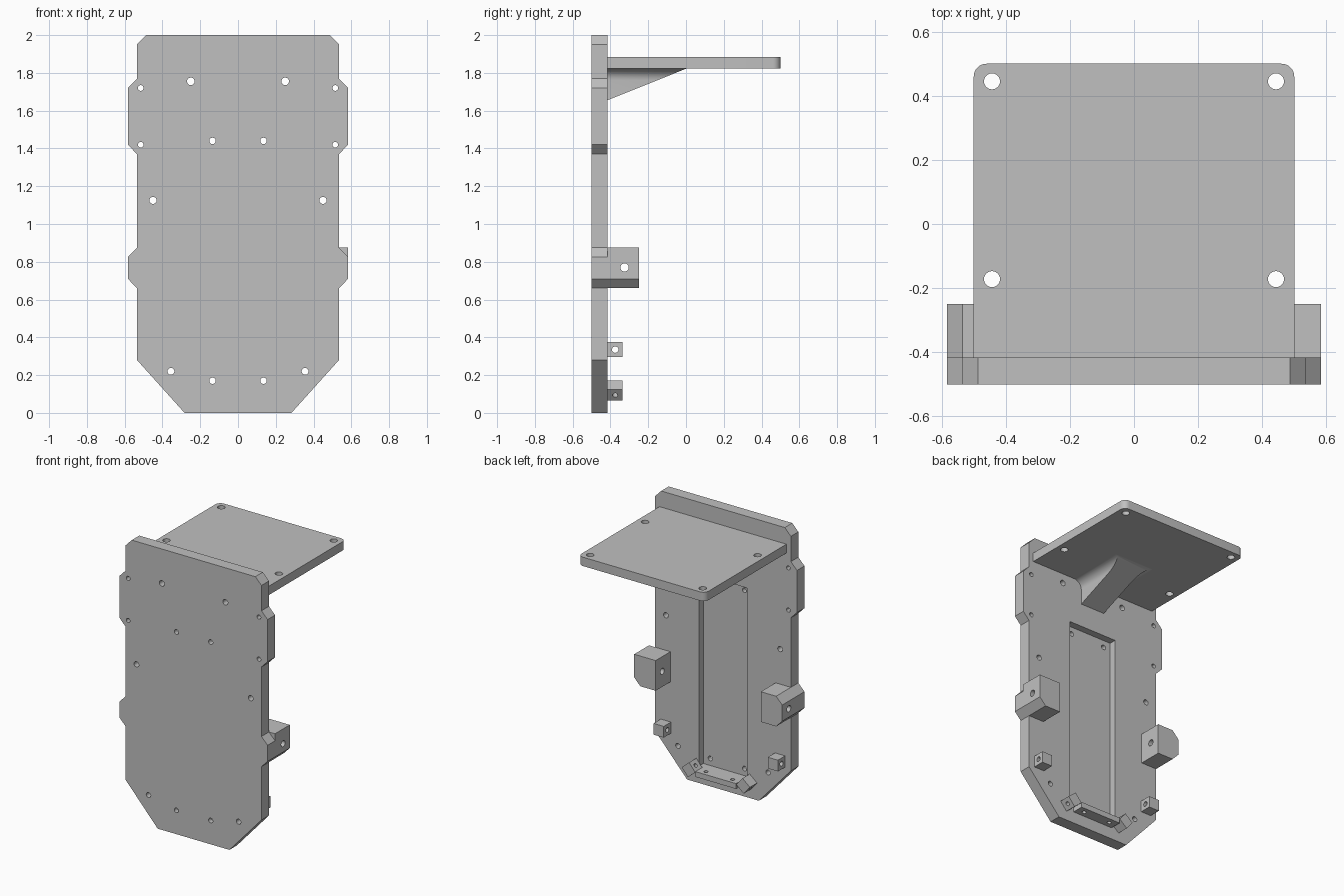
import bpy, bmesh
from math import pi, sin, cos, radians
from mathutils import Vector, Matrix

if "Cube" in bpy.data.objects:
    bpy.data.objects.remove(bpy.data.objects["Cube"], do_unlink=True)

grey = bpy.data.materials.new("plain grey")
grey.use_nodes = True
grey.diffuse_color = (0.53, 0.53, 0.53, 1)
grey.node_tree.nodes["Principled BSDF"].inputs["Base Color"].default_value = grey.diffuse_color

FRONT, FACE = -0.5, -0.416      # front and back faces of the main plate
SHELF_LOW, SHELF_TOP = 1.822, 1.885


def make(name, bm):
    bmesh.ops.recalc_face_normals(bm, faces=bm.faces)
    mesh = bpy.data.meshes.new(name)
    bm.to_mesh(mesh)
    bm.free()
    mesh.materials.append(grey)
    ob = bpy.data.objects.new(name, mesh)
    bpy.context.collection.objects.link(ob)
    return ob


def extrude(points, direction):
    """Closed prism from a flat outline."""
    bm = bmesh.new()
    face = bm.faces.new([bm.verts.new(p) for p in points])
    new = bmesh.ops.extrude_face_region(bm, geom=[face])["geom"]
    bmesh.ops.translate(bm, vec=direction, verts=[v for v in new if isinstance(v, bmesh.types.BMVert)])
    return bm


def box_bm(x, y, z):
    return extrude([(x[0], y[0], z[0]), (x[1], y[0], z[0]), (x[1], y[0], z[1]), (x[0], y[0], z[1])],
                   (0, y[1] - y[0], 0))


def drill(bm, centre, axis, radius, depth):
    """Add a round cutter to a bmesh."""
    turn = Vector((0, 0, 1)).rotation_difference(Vector(axis)).to_matrix().to_4x4()
    bmesh.ops.create_cone(bm, cap_ends=True, segments=24, radius1=radius, radius2=radius,
                          depth=depth, matrix=Matrix.Translation(centre) @ turn)


def cut(ob, bm):
    """Subtract a cutter bmesh from an object and discard the cutter."""
    cutter = make("cutter", bm)
    cutter.hide_render = True
    mod = ob.modifiers.new("cut", "BOOLEAN")
    mod.operation, mod.solver, mod.object = "DIFFERENCE", "EXACT", cutter
    bpy.context.view_layer.update()
    result = bpy.data.meshes.new_from_object(ob.evaluated_get(bpy.context.evaluated_depsgraph_get()))
    ob.modifiers.clear()
    ob.data = result
    bpy.data.objects.remove(cutter, do_unlink=True)


# Main plate: mirrored outline with chamfered corners and side tabs
half = [(0.283, 0), (0.535, 0.28), (0.535, 0.66), (0.583, 0.71), (0.583, 0.825), (0.535, 0.875),
        (0.535, 1.37), (0.583, 1.42), (0.583, 1.72), (0.535, 1.77), (0.535, 1.95), (0.487, 2)]
outline = half + [(-x, z) for x, z in reversed(half)]
plate = make("main_plate", extrude([(x, FRONT, z) for x, z in outline], (0, FACE - FRONT, 0)))

# Long recess in the back of the plate
cut(plate, box_bm((-0.19, 0.19), (-0.466, -0.3), (0.12, 1.49)))

# Holes through the plate
holes = bmesh.new()
for x, z, r in [(0.25, 1.755, 0.02), (0.515, 1.72, 0.015), (0.515, 1.42, 0.015), (0.135, 1.44, 0.017),
                (0.45, 1.125, 0.019), (0.355, 0.22, 0.018), (0.135, 0.17, 0.017)]:
    for s in (1, -1):
        drill(holes, (s * x, -0.46, z), (0, 1, 0), r, 0.3)
cut(plate, holes)

# Shelf with two rounded rear corners and four holes
r = 0.04
corner = [(0.5 - r + r * cos(i * pi / 16), 0.5 - r + r * sin(i * pi / 16)) for i in range(9)]
side = [(0.5, FACE)] + corner
rim = side + [(-x, y) for x, y in reversed(side)]
shelf = make("shelf", extrude([(x, y, SHELF_LOW) for x, y in rim], (0, 0, SHELF_TOP - SHELF_LOW)))
holes = bmesh.new()
for s in (1, -1):
    for y in (0.445, -0.172):
        drill(holes, (s * 0.443, y, 1.85), (0, 0, 1), 0.025, 0.3)
cut(shelf, holes)

# Sloped gusset flaring into the underside of the shelf
w, r = 0.095, 0.06
flare = [(w, 1.6)] + [(w + r - r * cos(i * pi / 16), SHELF_LOW - r + r * sin(i * pi / 16)) for i in range(9)]
section = flare + [(-x, z) for x, z in reversed(flare)]
bm = extrude([(x, FACE, z) for x, z in section], (0, 0.5, 0))
slope = Vector((0, -FACE, SHELF_LOW - 1.655))
cutplane = bmesh.ops.bisect_plane(bm, geom=bm.verts[:] + bm.edges[:] + bm.faces[:],
                                  plane_co=(0, FACE, 1.655), plane_no=(0, slope.z, -slope.y),
                                  clear_outer=True)
bmesh.ops.holes_fill(bm, edges=[e for e in bm.edges if e.is_boundary])
gusset = make("gusset", bm)

parts = [plate, shelf, gusset]

for s, label in ((1, "left"), (-1, "right")):
    # Side lugs: only the right one has its top corner chamfered
    top = [(0.583, 0.875)] if s > 0 else [(0.583, 0.825), (0.535, 0.875)]
    shape = [(0.414, 0.66), (0.535, 0.66), (0.583, 0.71)] + top + [(0.414, 0.875)]
    lug = make(label + "_lug", extrude([(s * x, FACE, z) for x, z in shape], (0, 0.166, 0)))
    holes = bmesh.new()
    drill(holes, (s * 0.5, -0.325, 0.77), (1, 0, 0), 0.022, 0.4)
    cut(lug, holes)

    # Small drilled blocks
    block = make(label + "_small_block", box_bm((s * 0.41, s * 0.49), (FACE, -0.335), (0.295, 0.375)))
    holes = bmesh.new()
    drill(holes, (s * 0.45, -0.375, 0.335), (1, 0, 0), 0.017, 0.3)
    cut(block, holes)

    # Drilled blocks turned to follow the slanted lower edges
    bm = box_bm((-0.038, 0.038), (FACE, -0.335), (-0.038, 0.038))
    holes = bmesh.new()
    drill(holes, (0, -0.375, 0), (1, 0, 0), 0.014, 0.3)
    place = Matrix.Translation((s * 0.215, 0, 0.118)) @ Matrix.Rotation(s * radians(40), 4, "Y")
    for b in (bm, holes):
        bmesh.ops.transform(b, matrix=place, verts=b.verts)
    angled = make(label + "_angled_block", bm)
    cut(angled, holes)
    parts += [lug, block, angled]

# Low bar beneath the recess
bar = make("lower_bar", box_bm((-0.16, 0.16), (FACE, -0.335), (0.082, 0.12)))
holes = bmesh.new()
for x in (0.105, -0.105):
    drill(holes, (x, -0.375, 0.1), (0, 0, 1), 0.014, 0.2)
cut(bar, holes)
parts.append(bar)

# Smooth the holes and rounded corners, keep edges sharp
bpy.ops.object.select_all(action="DESELECT")
for ob in parts:
    ob.select_set(True)
bpy.context.view_layer.objects.active = plate
bpy.ops.object.shade_smooth_by_angle(angle=radians(30))
